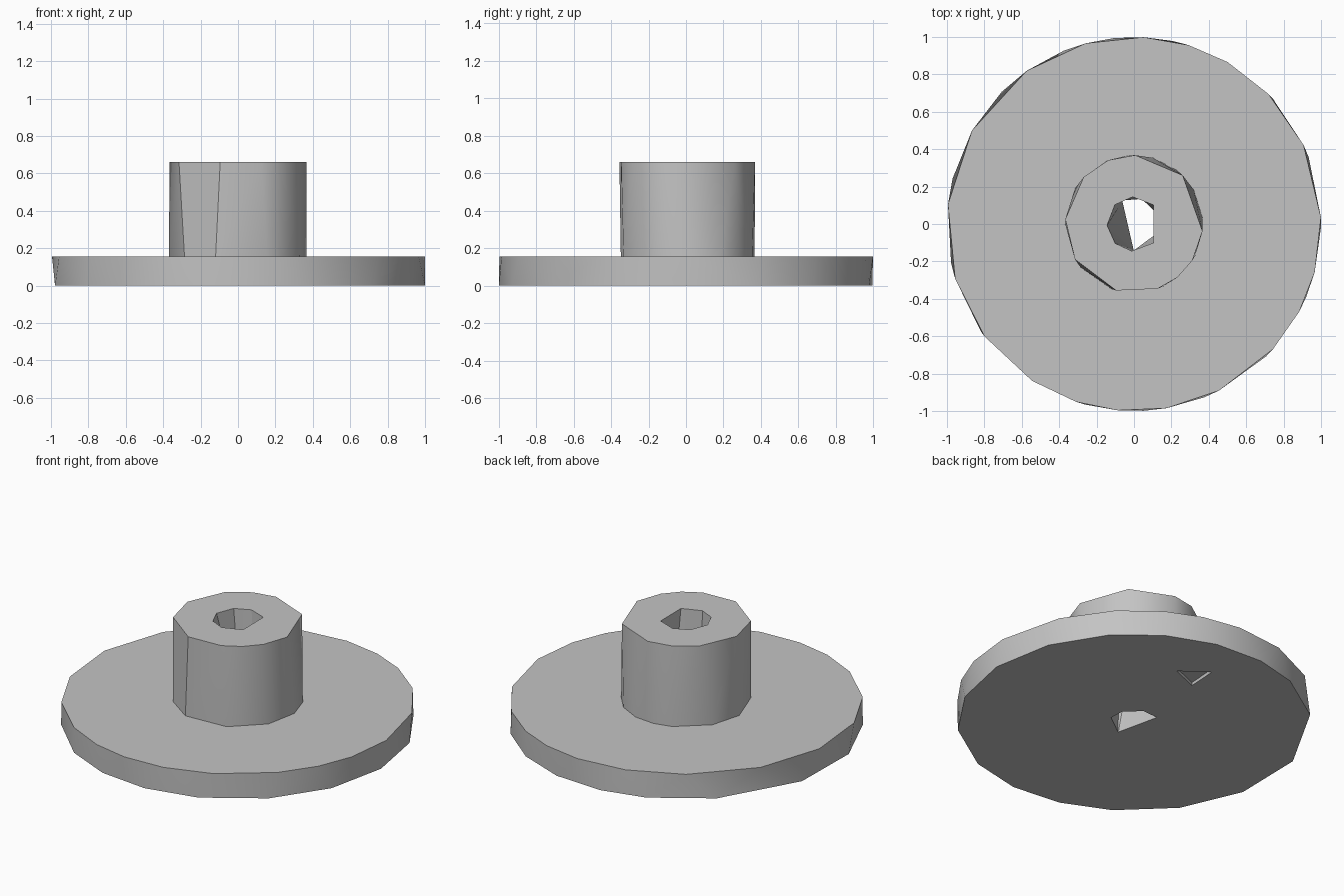
import bpy
import bmesh
from math import radians, cos, sin

if "Cube" in bpy.data.objects:
    bpy.data.objects.remove(bpy.data.objects["Cube"], do_unlink=True)

grey = bpy.data.materials.new("plain_grey")
grey.use_nodes = True
grey.diffuse_color = (0.55, 0.55, 0.55, 1)
grey.node_tree.nodes["Principled BSDF"].inputs["Base Color"].default_value = (0.55, 0.55, 0.55, 1)


def ring(angles, radius, z, cx=0, cy=0):
    """Points on a circle at the given angles in degrees."""
    return [(cx + radius * cos(radians(a)), cy + radius * sin(radians(a)), z) for a in angles]


def hull(name, points):
    """Solid between two uneven rings."""
    bm = bmesh.new()
    for p in points:
        bm.verts.new(p)
    bmesh.ops.convex_hull(bm, input=bm.verts)
    bmesh.ops.dissolve_limit(bm, angle_limit=radians(0.5), verts=bm.verts, edges=bm.edges)
    bmesh.ops.recalc_face_normals(bm, faces=bm.faces)
    mesh = bpy.data.meshes.new(name)
    bm.to_mesh(mesh)
    bm.free()
    mesh.materials.append(grey)
    ob = bpy.data.objects.new(name, mesh)
    bpy.context.collection.objects.link(ob)
    return ob


def finish(ob, cutters):
    """Cut the openings, then smooth the shallow facets."""
    bpy.ops.object.select_all(action="DESELECT")
    bpy.context.view_layer.objects.active = ob
    ob.select_set(True)
    for cutter in cutters:
        mod = ob.modifiers.new("cut", "BOOLEAN")
        mod.operation = "DIFFERENCE"
        mod.solver = "EXACT"
        mod.object = cutter
        bpy.ops.object.modifier_apply(modifier=mod.name)
    bpy.ops.object.shade_smooth_by_angle(angle=radians(30))


DISC_TOP, HUB_TOP = 0.157, 0.66

# Wide flange disc
disc = hull("flange_disc",
            ring([2, 25, 44, 60, 73, 87, 105, 125, 150, 174, 197, 217,
                  237, 252, 265, 280, 297, 318, 332, 345], 1, DISC_TOP)
            + ring([-1, 21, 42, 60, 78, 96, 112, 135, 166, 192, 215,
                    237, 255, 273, 292, 315, 337], 1, 0))

# Raised hub
hub = hull("hub",
           ring([-6, 45, 89, 112, 137, 176, 211, 255, 290, 309, 328], 0.368, HUB_TOP)
           + ring([5, 30, 51, 74, 95, 113, 149, 180, 219, 251, 295, 333], 0.368, DISC_TOP - 0.002))

# Bore: full opening at the top, flat-sided at the bottom
bore = hull("bore_cutter",
            ring([45, 93, 135, 183, 225, 265, 316], 0.145, HUB_TOP + 0.01)
            + ring([116, 73, 20, -17, -90], 0.14, -0.01))

# Small three-sided recess under the disc
recess = hull("recess_cutter",
              [p for z in (-0.01, 0.02) for p in ring([-10, 118, 235], 0.11, z, 0.08, 0.62)])

finish(disc, [bore, recess])
finish(hub, [bore])

for cutter in (bore, recess):
    bpy.data.objects.remove(cutter, do_unlink=True)
